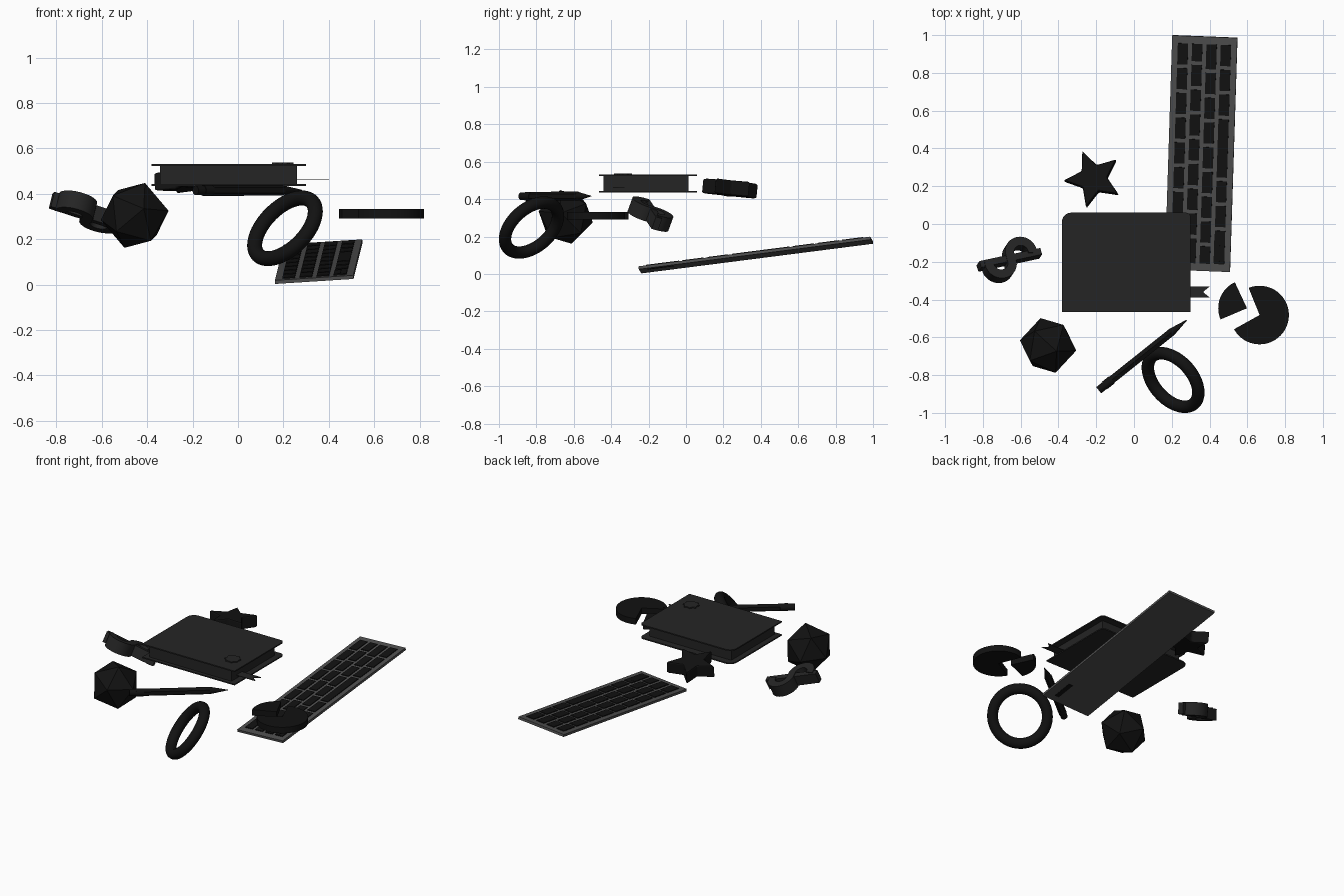
import bpy, bmesh
from math import sin, cos, radians, pi
from mathutils import Matrix, Vector

if "Cube" in bpy.data.objects:
    bpy.data.objects.remove(bpy.data.objects["Cube"])


def material(name, v):
    m = bpy.data.materials.new(name)
    m.diffuse_color = (v, v, v, 1)
    m.use_nodes = True
    m.node_tree.nodes["Principled BSDF"].inputs["Base Color"].default_value = m.diffuse_color
    return m


BLACK = material("black", 0.006)
CHARCOAL = material("charcoal", 0.018)
GREY = material("grey", 0.08)


def finish(name, bm, matrix, mat, smooth=False, bevel=0):
    bmesh.ops.recalc_face_normals(bm, faces=bm.faces)
    me = bpy.data.meshes.new(name)
    bm.to_mesh(me)
    bm.free()
    me.materials.append(mat)
    ob = bpy.data.objects.new(name, me)
    bpy.context.collection.objects.link(ob)
    ob.matrix_world = matrix
    if bevel:
        b = ob.modifiers.new("bevel", 'BEVEL')
        b.width, b.segments = bevel, 2
    if smooth:
        bpy.ops.object.select_all(action='DESELECT')
        ob.select_set(True)
        bpy.context.view_layer.objects.active = ob
        bpy.ops.object.shade_smooth_by_angle(angle=radians(35))
    return ob


def frame(origin, a, b):
    """Placement with local x along a and local y near b."""
    a = Vector(a).normalized()
    b = Vector(b)
    b = (b - a * b.dot(a)).normalized()
    m = Matrix((a, b, a.cross(b))).transposed().to_4x4()
    m.translation = origin
    return m


def prism(name, pts, depth, matrix, mat, smooth=False, bevel=0):
    bm = bmesh.new()
    f = bm.faces.new([bm.verts.new((x, y, -depth / 2)) for x, y in pts])
    ext = bmesh.ops.extrude_face_region(bm, geom=[f])
    bmesh.ops.translate(bm, vec=(0, 0, depth),
                        verts=[v for v in ext["geom"] if isinstance(v, bmesh.types.BMVert)])
    return finish(name, bm, matrix, mat, smooth, bevel)


def arc(cx, cy, r, a0, a1, n):
    return [(cx + r * cos(radians(a0 + (a1 - a0) * i / n)),
             cy + r * sin(radians(a0 + (a1 - a0) * i / n))) for i in range(n + 1)]


def add_box(bm, centre, size):
    bmesh.ops.create_cube(bm, size=1, matrix=Matrix.Translation(centre) @ Matrix.Diagonal((*size, 1)))


def star(n, outer, inner, start):
    return [((outer if i % 2 == 0 else inner) * cos(radians(start) + pi * i / n),
             (outer if i % 2 == 0 else inner) * sin(radians(start) + pi * i / n)) for i in range(2 * n)]


at = lambda x, y, z: Matrix.Translation((x, y, z))

# Keyboard: sloping tray with four staggered rows of keys
kb = frame((0.355, 0.372, 0.109), (0.345, -0.0138, 0.022), (0.05, 1.245, 0.16))
bm = bmesh.new()
add_box(bm, (0, 0, -0.008), (0.346, 1.25, 0.016))
finish("keyboard_tray", bm, kb, GREY)
rows = [[1] * 9, [0.85] + [1] * 7 + [1.15], [1.15] + [1] * 7 + [0.85], [1, 1, 1, 2.5, 1, 1, 1.5]]
bm = bmesh.new()
pitch = 1.19 / 9
for i, row in enumerate(rows):
    v = 0.595
    for k in row:
        add_box(bm, (-0.114 + 0.076 * i, v - k * pitch / 2, 0), (0.055, k * pitch - 0.02, 0.01))
        v -= k * pitch
finish("keyboard_keys", bm, kb, BLACK)
bm = bmesh.new()
add_box(bm, (0.1, -0.51, -0.006), (0.03, 0.14, 0.024))
finish("keyboard_deep_key", bm, kb, BLACK)

# Notebook: two covers, page block, badge and bookmark ribbon
cover = [(-0.382, -0.465), (0.30, -0.465)] + arc(0.275, 0.035, 0.025, 0, 90, 5) + arc(-0.332, 0.01, 0.05, 90, 180, 6)
prism("notebook_top_cover", cover, 0.008, at(0, 0, 0.527), CHARCOAL)
prism("notebook_bottom_cover", cover, 0.008, at(0, 0, 0.439), CHARCOAL)
bm = bmesh.new()
add_box(bm, (-0.042, -0.213, 0.483), (0.605, 0.455, 0.084))
finish("notebook_pages", bm, Matrix(), CHARCOAL)
prism("notebook_badge", star(8, 0.052, 0.041, 22.5), 0.01, at(0.197, -0.336, 0.533), CHARCOAL)
ribbon = [(0.2, -0.39), (0.402, -0.39), (0.365, -0.36), (0.402, -0.33), (0.2, -0.33)]
prism("notebook_bookmark", ribbon, 0.004, at(0, 0, 0.464), CHARCOAL)

# Five-pointed star
prism("star", star(5, 0.157, 0.073, 112), 0.08,
      frame((-0.214, 0.238, 0.458), (1, 0, 0.04), (0, 1, -0.1)), BLACK, bevel=0.008)

# Currency symbol: S-shaped ribbon with a bar through it
dm = frame((-0.66, -0.19, 0.32), (0.93, 0.2, -0.3), (-0.15, 0.93, -0.3))
w = 0.024
left = arc(-0.065, -0.02, 1, 165, 345, 18)


def s_edge(d):
    return ([(x, y) for x, y in arc(-0.063, -0.016, 0.063 + d, 165, 350, 18)]
            + [(x, y) for x, y in arc(0.063, 0.016, 0.063 - d, 170, -15, 18)])


prism("currency_s", s_edge(w) + s_edge(-w)[::-1], 0.08, dm, CHARCOAL, smooth=True)
bm = bmesh.new()
add_box(bm, (0, 0, 0), (0.345, 0.036, 0.07))
finish("currency_bar", bm, dm, CHARCOAL)

# Icosahedron, turned so two neighbouring corners match the views
bm = bmesh.new()
bmesh.ops.create_icosphere(bm, subdivisions=1, radius=0.153)
bm.verts.ensure_lookup_table()
e = bm.edges[:][0]
src = frame((0, 0, 0), e.verts[0].co, e.verts[1].co)
dst = frame((-0.455, -0.643, 0.305), (0.148, -0.027, 0.02), (0.035, -0.148, 0.03))
finish("icosahedron", bm, dst @ src.inverted(), BLACK)

# Ring
R, r = 0.167, 0.033
n = Vector((0.6, 0.53, -0.6)).normalized()
bpy.ops.mesh.primitive_torus_add(major_radius=R, minor_radius=r, major_segments=64, minor_segments=20)
ring = bpy.context.object
ring.name = "ring"
ring.matrix_world = at(0.207, -0.826, 0.248) @ n.to_track_quat('Z', 'Y').to_matrix().to_4x4()
ring.data.materials.append(BLACK)
bpy.ops.object.shade_smooth_by_angle()

# Pencil: eraser end, six-sided body, tapered tip along one axis
tail, tip = Vector((-0.187, -0.88, 0.415)), Vector((0.28, -0.508, 0.416))
axis = tip - tail
turn = axis.to_track_quat('Z', 'Y').to_matrix().to_4x4()
for name, t0, t1, r0, r1, seg in [("pencil_eraser", 0, 0.07, 0.021, 0.021, 20),
                                  ("pencil_ferrule", 0.07, 0.15, 0.024, 0.024, 20),
                                  ("pencil_body", 0.15, 0.82, 0.024, 0.024, 6),
                                  ("pencil_tip", 0.82, 1, 0.022, 0.002, 20)]:
    bm = bmesh.new()
    bmesh.ops.create_cone(bm, cap_ends=True, segments=seg, radius1=r0, radius2=r1,
                          depth=(t1 - t0) * axis.length)
    finish(name, bm, Matrix.Translation(tail + axis * (t0 + t1) / 2) @ turn, BLACK, smooth=True)

# Pie chart: main sector and the pulled-out slice
prism("pie_main", [(0, 0)] + arc(0, 0, 0.155, -151, 112, 44), 0.04, at(0.665, -0.482, 0.312), BLACK, smooth=True)
prism("pie_slice", [(0, 0)] + arc(0, 0, 0.152, 115, 203, 16), 0.04, at(0.598, -0.446, 0.312), BLACK, smooth=True)
